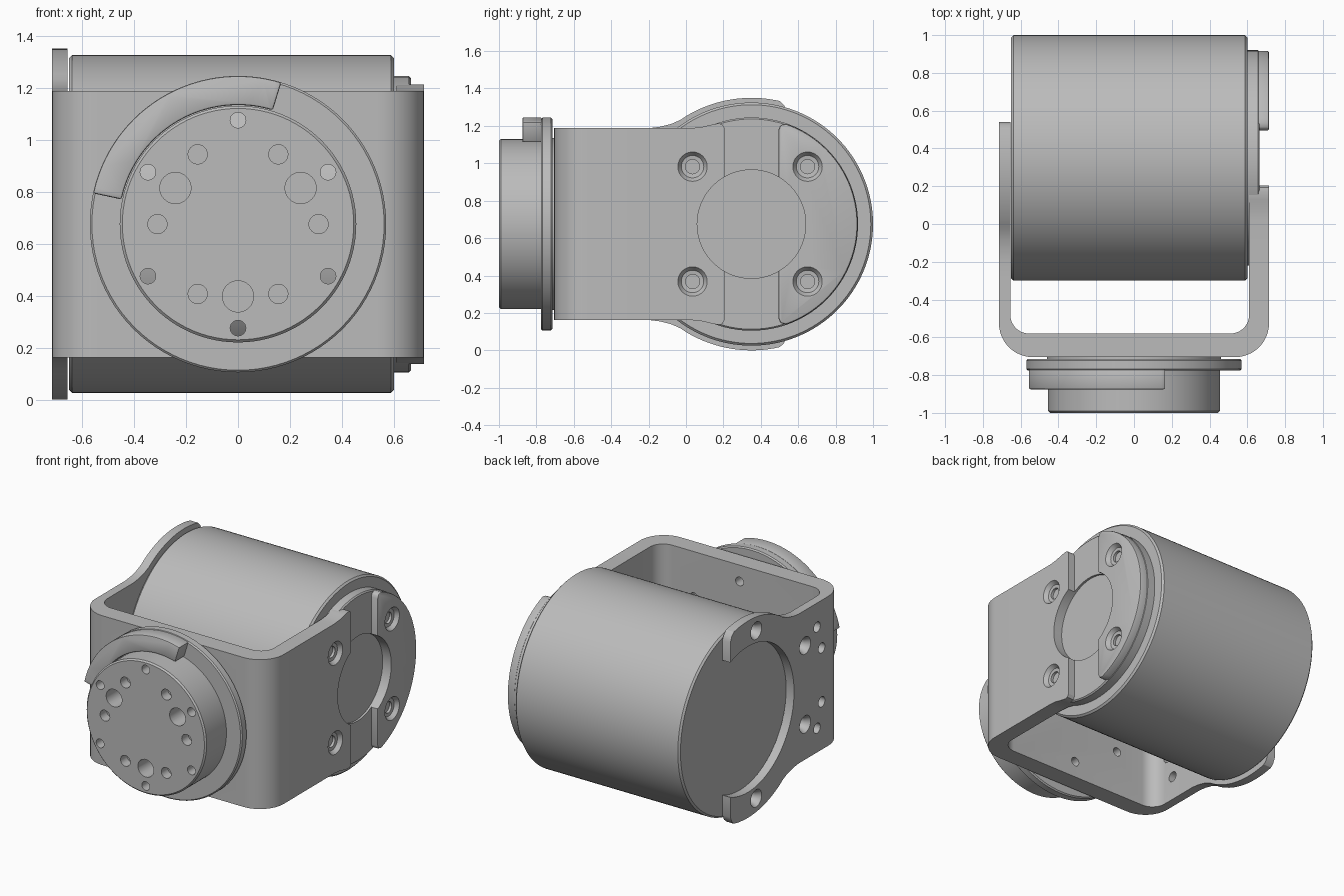
import bpy, bmesh, math

if "Cube" in bpy.data.objects:
    bpy.data.objects.remove(bpy.data.objects["Cube"])

CZ = 0.675          # height of both rotation axes
CY = 0.35           # y of the motor axis
grey = bpy.data.materials.new("satin_grey")
grey.diffuse_color = (0.5, 0.5, 0.5, 1)
grey.use_nodes = True
grey.node_tree.nodes["Principled BSDF"].inputs["Base Color"].default_value = grey.diffuse_color


def place(axis, a, b, t):
    return {"X": (t, a, b), "Y": (a, t, b), "Z": (a, b, t)}[axis]


def finish(name, bm):
    bmesh.ops.recalc_face_normals(bm, faces=bm.faces)
    me = bpy.data.meshes.new(name)
    bm.to_mesh(me)
    bm.free()
    ob = bpy.data.objects.new(name, me)
    bpy.context.collection.objects.link(ob)
    me.materials.append(grey)
    return ob


def lathe(name, profile, axis, centres, seg=96):
    """Closed solid(s) of revolution from (radius, position) points."""
    bm = bmesh.new()
    for ca, cb in centres:
        rings = []
        for r, t in profile:
            rings.append([bm.verts.new(place(axis, ca + r * math.cos(2 * math.pi * i / seg),
                                             cb + r * math.sin(2 * math.pi * i / seg), t))
                          for i in range(seg)])
        for p, q in zip(rings, rings[1:]):
            for i in range(seg):
                j = (i + 1) % seg
                bm.faces.new((p[i], p[j], q[j], q[i]))
        bm.faces.new(rings[0])
        bm.faces.new(rings[-1])
    return finish(name, bm)


def apply_mods(ob):
    bpy.context.view_layer.objects.active = ob
    for m in list(ob.modifiers):
        bpy.ops.object.modifier_apply(modifier=m.name)


def prism(name, pts, axis, t0, t1, bevel=0.01):
    bm = bmesh.new()
    lo = [bm.verts.new(place(axis, a, b, t0)) for a, b in pts]
    hi = [bm.verts.new(place(axis, a, b, t1)) for a, b in pts]
    n = len(pts)
    bm.faces.new(lo)
    bm.faces.new(hi)
    for i in range(n):
        j = (i + 1) % n
        bm.faces.new((lo[i], lo[j], hi[j], hi[i]))
    ob = finish(name, bm)
    if bevel:
        m = ob.modifiers.new("edge", "BEVEL")
        m.width, m.segments, m.angle_limit = bevel, 2, math.radians(40)
        apply_mods(ob)
    return ob


def boolean(ob, tool, op="DIFFERENCE", keep=False):
    m = ob.modifiers.new("cut", "BOOLEAN")
    m.object, m.operation, m.solver = tool, op, "EXACT"
    apply_mods(ob)
    if not keep:
        bpy.data.objects.remove(tool)


def arc(ca, cb, r, a0, a1, n):
    return [(ca + r * math.cos(math.radians(a0 + (a1 - a0) * i / n)),
             cb + r * math.sin(math.radians(a0 + (a1 - a0) * i / n))) for i in range(n + 1)]


def mirrored(half):
    """Side outline (y, height above axis) mirrored about the axis height."""
    return [(y, CZ + h) for y, h in half] + [(y, CZ - h) for y, h in reversed(half)]


def polar(r, n, start):
    return [(r * math.cos(math.radians(start + 360 * i / n)),
             CZ + r * math.sin(math.radians(start + 360 * i / n))) for i in range(n)]


# motor body
motor = lathe("motor_body", [(0.638, -0.65), (0.65, -0.638), (0.65, 0.588), (0.638, 0.60)],
              "X", [(CY, CZ)], 128)

# output flange on the right, with a shallow round recess
flange = lathe("output_flange", [(0.562, 0.595), (0.57, 0.60), (0.57, 0.657), (0.562, 0.665),
                                 (0.29, 0.665), (0.29, 0.65), (0.01, 0.65)], "X", [(CY, CZ)])

# U-shaped bracket: folded strip, then two shaped arms
J = -0.30
strip = ([(-0.715, J)] + arc(-0.535, -0.525, 0.18, 180, 270, 12)
         + arc(0.535, -0.525, 0.18, 270, 360, 12) + [(0.715, J), (0.61, J)]
         + arc(0.51, -0.48, 0.10, 0, -90, 10) + arc(-0.555, -0.48, 0.10, -90, -180, 10)
         + [(-0.655, J)])
bracket = prism("bracket", strip, "Z", CZ - 0.5125, CZ + 0.5125, 0)

left_half = [(J, 0.5125), (-0.2, 0.5125), (-0.14, 0.52), (-0.08, 0.535), (-0.03, 0.557)]
left_half += arc(CY, 0, 0.675, 121, 77, 16) + [(0.525, 0.635), (0.54, 0.60)]
left_arm = prism("left_arm", mirrored(left_half), "X", -0.715, -0.655, 0)
boolean(left_arm, lathe("cutter", [(0.50, -0.8), (0.50, -0.5)], "X", [(CY, CZ)]))

right_half = [(J, 0.5125), (0.02, 0.5125), (0.08, 0.518), (0.13, 0.53), (0.17, 0.538),
              (0.193, 0.535), (0.205, 0.515)]
right_arm = prism("right_arm", mirrored(right_half), "X", 0.61, 0.715, 0)

# clamp on the far side of the flange
clamp_half = [(0.495, 0.505), (0.505, 0.53)] + arc(CY, 0, 0.567, 71, 0, 24)[:-1]
clamp = prism("flange_clamp", mirrored(clamp_half), "X", 0.60, 0.715)

# round window through right arm and clamp
window = lathe("cutter", [(0.29, 0.5), (0.29, 0.8)], "X", [(CY, CZ)])
boolean(right_arm, window, keep=True)
boolean(clamp, window)

boolean(bracket, left_arm, "UNION")
boolean(bracket, right_arm, "UNION")

# countersunk screw holes on the right side
for ob, y in ((bracket, 0.035), (clamp, 0.65)):
    boolean(ob, lathe("cutter", [(0.038, 0.668), (0.038, 0.685), (0.06, 0.688), (0.082, 0.72)],
                      "X", [(y, CZ + s * 0.307) for s in (-1, 1)], 32))

# countersunk and plain holes in the left arm
boolean(bracket, lathe("cutter", [(0.04, -0.6), (0.04, -0.68), (0.062, -0.72)], "X",
                       [(y, CZ + s * h) for y, h in ((-0.27, 0.27), (0.26, 0.575))
                        for s in (-1, 1)], 32))
boolean(bracket, lathe("cutter", [(0.035, -0.6), (0.035, -0.75)], "X",
                       [(y, CZ + s * h) for y, h in ((-0.40, 0.347), (-0.45, 0.185))
                        for s in (-1, 1)], 24))

# front horn: disc, flange and hub
horn = lathe("front_horn", [(0.01, -1.0), (0.445, -1.0), (0.455, -0.99), (0.455, -0.775),
                            (0.562, -0.775), (0.57, -0.767), (0.57, -0.723), (0.562, -0.715),
                            (0.46, -0.715), (0.46, -0.70), (0.01, -0.70)], "Y", [(0, CZ)])

# raised stop on the horn flange
stop = prism("horn_stop", arc(0, CZ, 0.57, 73, 168, 40) + arc(0, CZ, 0.458, 168, 73, 40),
             "Y", -0.875, -0.77, 0.008)

# horn holes: outer ring goes through the bracket, the rest are blind
through = lathe("cutter", [(0.03, -1.1), (0.03, -0.5)], "Y", polar(0.40, 6, 30), 24)
boolean(horn, through, keep=True)
boolean(bracket, through)
boolean(horn, lathe("cutter", [(0.037, -1.1), (0.037, -0.93)], "Y", polar(0.31, 6, 0), 24))
boolean(horn, lathe("cutter", [(0.06, -1.1), (0.06, -0.85)], "Y", polar(0.278, 3, 30), 32))

# smooth shading with crisp edges
for ob in (motor, flange, bracket, clamp, horn, stop):
    bpy.ops.object.select_all(action="DESELECT")
    ob.select_set(True)
    bpy.context.view_layer.objects.active = ob
    bpy.ops.object.shade_smooth_by_angle(angle=math.radians(30))
